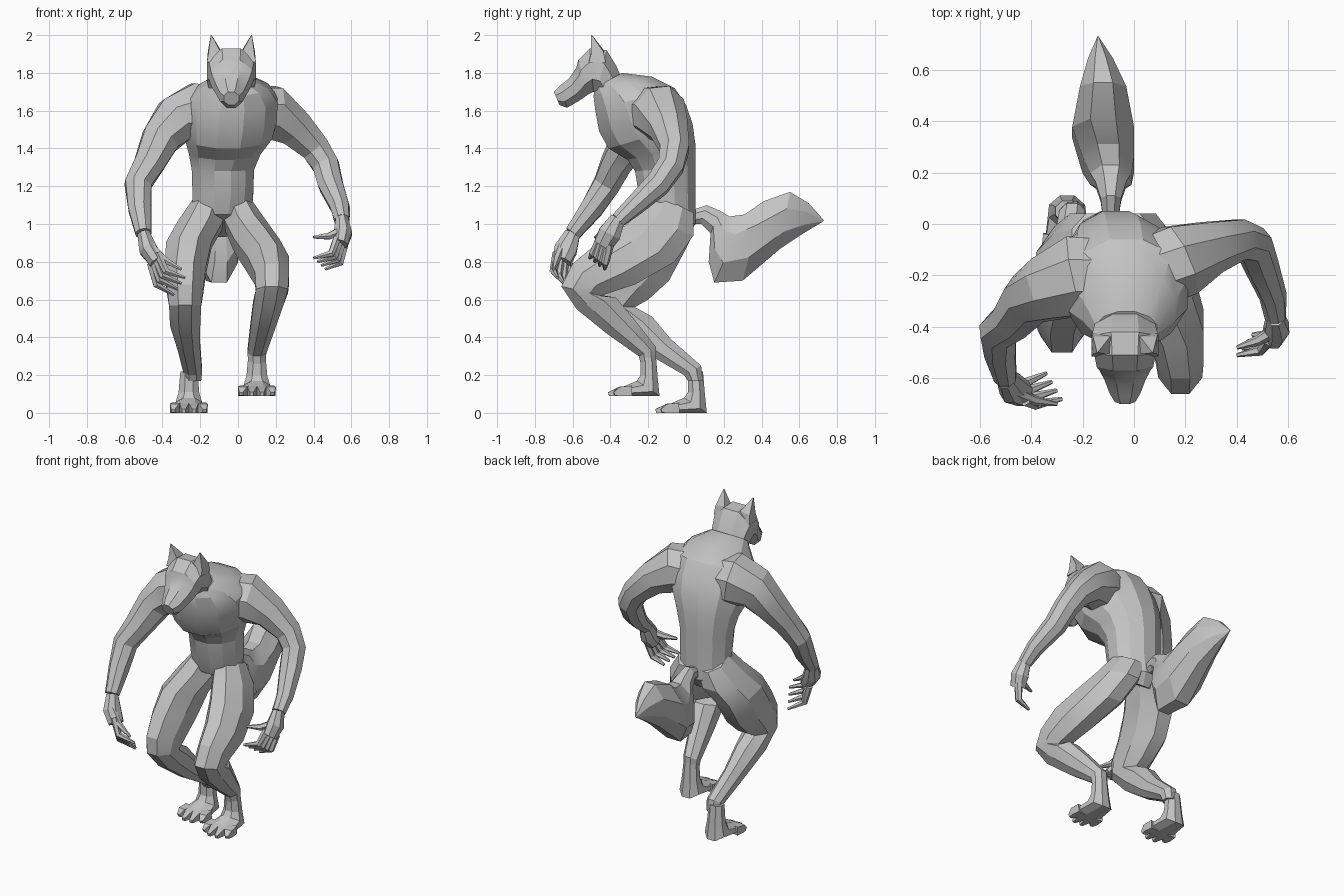
import bpy
import bmesh
from math import sin, cos, pi, radians
from mathutils import Vector

cube = bpy.data.objects.get("Cube")
if cube:
    bpy.data.objects.remove(cube, do_unlink=True)

fur = bpy.data.materials.new("grey_fur")
fur.use_nodes = True
fur.diffuse_color = (0.55, 0.55, 0.55, 1)
fur.node_tree.nodes["Principled BSDF"].inputs["Base Color"].default_value = fur.diffuse_color

CM = 0.01  # all tables are in hundredths of a unit


def skin(name, rings):
    """Bridge a list of vertex rings into a closed faceted body."""
    bm = bmesh.new()
    loops = [[bm.verts.new(point) for point in ring] for ring in rings]
    sides = len(loops[0])
    for lower, upper in zip(loops, loops[1:]):
        for i in range(sides):
            j = (i + 1) % sides
            bm.faces.new((lower[i], lower[j], upper[j], upper[i]))
    bm.faces.new(loops[0])
    bm.faces.new(loops[-1])
    bmesh.ops.recalc_face_normals(bm, faces=bm.faces)
    mesh = bpy.data.meshes.new(name)
    bm.to_mesh(mesh)
    bm.free()
    mesh.materials.append(fur)
    part = bpy.data.objects.new(name, mesh)
    bpy.context.collection.objects.link(part)
    bpy.ops.object.select_all(action="DESELECT")
    part.select_set(True)
    bpy.context.view_layer.objects.active = part
    bpy.ops.object.shade_smooth_by_angle(angle=radians(22))


def ellipse(centre, across, along, sides):
    """Ring whose flat sides touch the given half axes."""
    grow = 1 / cos(pi / sides)
    angles = [2 * pi * (i + 0.5) / sides for i in range(sides)]
    return [centre + (across * cos(a) + along * sin(a)) * grow for a in angles]


def profile_body(name, sections, sides=8, shift=(0, 0, 0)):
    """Sections: centre x, half width, front (y, z), back (y, z)."""
    rings = []
    for x, half, front_y, front_z, back_y, back_z in sections:
        front = Vector((x, front_y, front_z)) * CM
        back = Vector((x, back_y, back_z)) * CM
        centre = (front + back) / 2 + Vector(shift) * CM
        rings.append(ellipse(centre, Vector((half * CM, 0, 0)), (front - back) / 2, sides))
    skin(name, rings)


def tube(name, path, sides=8, squash=(1, 1)):
    """Path points: x, y, z, radius."""
    points = [Vector(p[:3]) * CM for p in path]
    whole = (points[-1] - points[0]).normalized()
    reference = Vector((0, 0, 1)) if abs(whole.y) > 0.9 else Vector((0, 1, 0))
    rings = []
    for i, point in enumerate(points):
        before = points[max(i - 1, 0)]
        after = points[min(i + 1, len(points) - 1)]
        direction = (after - before).normalized()
        across = direction.cross(reference).normalized()
        along = across.cross(direction)
        radius = path[i][3] * CM
        rings.append(ellipse(point, across * radius * squash[0], along * radius * squash[1], sides))
    skin(name, rings)


# Trunk from the crotch up to the base of the neck
profile_body("torso", [
    (-9, 6, -10, 99, 0, 93),
    (-9, 15, -21, 105, 5, 100),
    (-8, 16, -25, 116, 5, 112),
    (-8, 16.5, -27, 128, 5, 130),
    (-7, 19, -31, 134, 5, 142),
    (-5, 23, -41, 140, 3.5, 153),
    (-4, 24.5, -46, 149, 0, 163),
    (-3, 24, -48, 160, -6, 172),
    (-2, 18, -49, 168, -18, 178),
    (-3, 12, -48, 172, -34, 180),
], sides=12)

# Head, from the nape forward along the muzzle, with a step under the brow
HEAD_X = -3.5
profile_body("head", [
    (HEAD_X, 11, -34, 177, -43, 162),
    (HEAD_X, 12, -37, 184, -46, 167),
    (HEAD_X, 13, -42, 192, -47, 169),
    (HEAD_X, 12, -51, 193, -49, 170),
    (HEAD_X, 11, -57, 187, -52, 168.5),
    (HEAD_X, 10, -58, 183, -54, 167),
    (HEAD_X, 8, -62, 177, -57, 165),
    (HEAD_X, 6, -67, 173, -63, 161.5),
    (HEAD_X, 4, -70, 170, -67, 163),
])

for side, label in ((1, "left"), (-1, "right")):
    tube(label + "_ear", [
        (HEAD_X + 8.5 * side, -47, 186, 4.5),
        (HEAD_X + 9 * side, -47, 191, 3.4),
        (HEAD_X + 10.7 * side, -50, 200, 0.2),
    ], sides=4)

# Arms: one swings outward and back, the other reaches forward
tube("left_arm", [
    (5, -20, 158, 14),
    (18, -14, 159, 14),
    (30, -9, 151, 10),
    (41, -6, 140, 7.7),
    (46.5, -8, 131, 7),
    (49, -15, 121, 6.5),
    (54, -28, 109, 5),
    (55, -36, 102, 4),
])
tube("right_arm", [
    (-11, -20, 158, 14),
    (-22, -20, 159, 15.5),
    (-33, -25, 155, 12.5),
    (-41, -29, 145, 10),
    (-47, -37, 132, 8),
    (-53, -42, 121, 7),
    (-52, -50, 108, 6),
    (-50, -60, 95, 4.2),
])


def hand(label, wrist, palm, tips, spread, thumb_tip, bulge):
    """Palm, four curled fingers and a thumb."""
    wrist, palm, tips, spread, thumb_tip, bulge = map(
        Vector, (wrist, palm, tips, spread, thumb_tip, bulge))
    middle = (wrist + palm) / 2 + bulge / 3
    tube(label + "_palm", [(*wrist, 4), (*middle, 6), (*palm, 5)], squash=(0.8, 1))
    for i in range(4):
        offset = spread * (i / 3 - 0.5)
        base = palm.lerp(middle, 0.3) + offset * 0.6
        tip = tips + offset
        knuckle = (base + tip) / 2 + bulge
        tube(f"{label}_finger_{i + 1}", [(*base, 2.1), (*knuckle, 1.8), (*tip, 0.7)], sides=6)
    base = middle + spread * 0.2
    bend = (base + thumb_tip) / 2 + bulge / 3
    tube(label + "_thumb", [(*base, 2.2), (*bend, 1.8), (*thumb_tip, 0.7)], sides=6)


hand("left", (55, -36, 103), (54, -44, 89), (43, -47, 79),
     (-6, -8, 6), (40, -48, 93), (3, -1, -3))
hand("right", (-50, -60, 95), (-43, -66, 80), (-31, -63, 67),
     (6, -10, 9), (-30, -70, 76), (-3, -2, -3))

# Crouching legs, hip to ankle, starting inside the trunk
profile_body("left_leg", [
    (-1, 8, -16, 116, 4, 106),
    (4, 11, -25, 105, 4, 94),
    (10, 12, -35, 97, -6, 80),
    (16, 11, -48, 89, -27, 68),
    (18, 9, -60, 79, -42, 63),
    (18, 8.5, -66, 67, -45, 62),
    (16, 8, -58, 55, -37, 61),
    (13, 6.5, -42, 42, -27, 49),
    (10, 5, -25, 30, -16, 35),
    (10, 4.5, -24, 26, -16, 27),
])
profile_body("right_leg", [
    (-15, 9, -16, 116, 4, 106),
    (-20, 12, -25, 104, 4, 95),
    (-26, 12, -35, 93, -1, 85),
    (-28, 11, -43, 80, -9, 70),
    (-28, 9.5, -50, 68, -20, 60),
    (-28, 8.5, -50, 57, -27, 56),
    (-28, 8, -38, 44, -18, 51),
    (-26, 6, -20, 31, -8, 39),
    (-24, 5, -1, 20, 8, 25),
    (-24, 4.5, 1, 17, 9, 17),
])

# Feet with four splayed toes
for label, shift in (("left", (10, 0, 0)), ("right", (-26, 25, -9))):
    profile_body(label + "_foot", [
        (0, 4.5, -24, 31, -16, 31),
        (0, 5.5, -24, 20, -15, 19),
        (0, 7, -26, 17, -14, 9),
        (0, 8.5, -33, 14, -30, 9),
    ], shift=shift)
    sx, sy, sz = shift
    for i in range(4):
        dx = (i - 1.5) * 4.4
        reach = -41 if i in (1, 2) else -38
        tube(f"{label}_toe_{i + 1}", [
            (sx + dx, sy - 29, sz + 11.7, 2.7),
            (sx + dx * 1.15, sy - 35, sz + 11.4, 2.4),
            (sx + dx * 1.25, sy + reach, sz + 10, 1),
        ], sides=4)

# Bushy tail, sections run from top edge to bottom edge
TAIL_X = -12
profile_body("tail", [
    (-9, 3, 2, 107, 2, 100),
    (-9, 4, 11, 110, 8, 100),
    (-9, 6, 18, 107, 13, 95),
    (-9, 8, 23, 104, 12, 80),
    (-10, 10, 31, 105, 15, 69),
    (TAIL_X, 12, 41, 112, 30, 70),
    (TAIL_X, 9, 55, 117, 50, 87),
    (-13, 5, 65, 111, 62, 95),
    (-14, 0.3, 73, 102, 72, 101),
])
